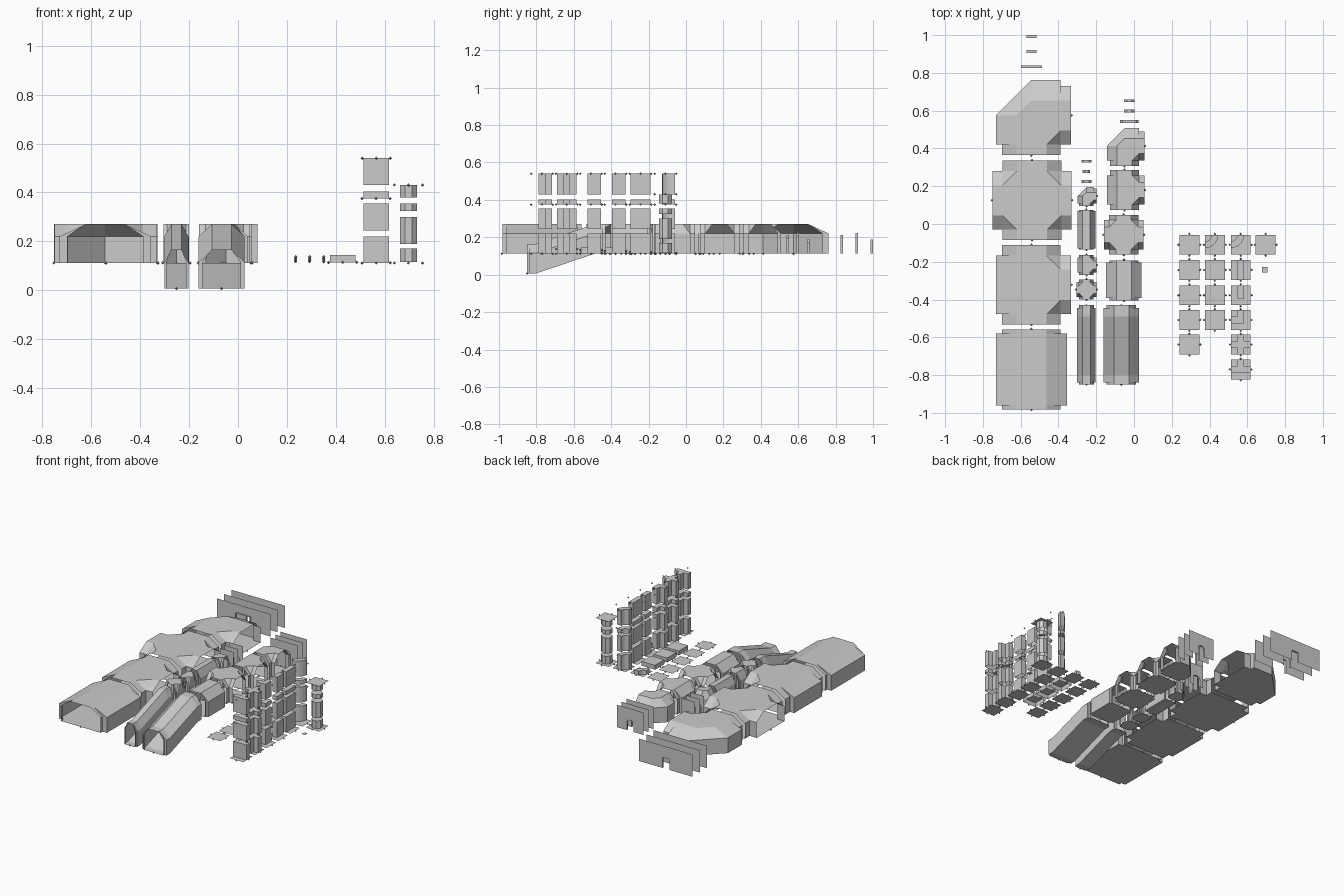
import bpy, bmesh
from math import sin, cos, pi
from mathutils import Vector, Matrix

if "Cube" in bpy.data.objects:
    bpy.data.objects.remove(bpy.data.objects["Cube"])

Z0, ZS, ZT = 0.112, 0.22, 0.27          # floor, wall shoulder, flat ceiling
DIRS = {'E': 0, 'N': 1, 'W': 2, 'S': 3}


def finish(name, bm):
    bmesh.ops.remove_doubles(bm, verts=bm.verts, dist=1e-5)
    mesh = bpy.data.meshes.new(name)
    bm.to_mesh(mesh)
    bm.free()
    ob = bpy.data.objects.new(name, mesh)
    bpy.context.collection.objects.link(ob)
    return ob


def face(bm, pts):
    # polygon with repeated points dropped
    pts = [Vector(p) for p in pts]
    pts = [p for i, p in enumerate(pts) if (p - pts[i - 1]).length > 1e-5]
    if len(pts) > 2:
        bm.faces.new([bm.verts.new(p) for p in pts])


def loft(bm, rings, closed=True):
    for a, b in zip(rings, rings[1:]):
        n = len(a)
        for i in range(n if closed else n - 1):
            j = (i + 1) % n
            face(bm, [a[i], a[j], b[j], b[i]])


def marker(bm, x, y, z=Z0):
    # tiny octahedral snap point
    bmesh.ops.create_uvsphere(bm, u_segments=4, v_segments=2, radius=0.007,
                              matrix=Matrix.Translation((x, y, z)))


def turn(x, y, k):
    for _ in range(k % 4):
        x, y = -y, x
    return x, y


def room(name, cx, cy, u, opens, straight_len=None, cut=False):
    # hull-shaped chamber with a short arm at every opening
    full, s, t, w = 0.21 * u, 0.155 * u, 0.08 * u, 0.188 * u
    ext = {d: (s if d in opens else w) for d in DIRS}
    ends = full
    if straight_len:
        ends = straight_len
        ext['N'] = ext['S'] = straight_len - 0.022 * u
    E, N, W, S = ext['E'], ext['N'], -ext['W'], -ext['S']
    plan = [(E, S), (E, N), (W, S)] + ([(W, 0), (0, N)] if cut else [(W, N)])
    pts = [(x, y, z) for x, y in plan for z in (Z0, ZS)]
    for d in opens:
        pts += [(*turn(ext[d], q, DIRS[d]), ZT) for q in (-t, t)]
    if cut:
        pts += [(-t, 0, ZT), (0, t, ZT)]
    bm = bmesh.new()
    for p in pts:
        bm.verts.new(p)
    bmesh.ops.convex_hull(bm, input=bm.verts[:])
    bmesh.ops.dissolve_limit(bm, angle_limit=0.01, verts=bm.verts[:], edges=bm.edges[:])
    bm.normal_update()
    dead = []
    for f in bm.faces:
        for d in opens:
            if f.normal.dot(Vector((*turn(1, 0, DIRS[d]), 0))) > 0.99:
                dead.append(f)
    bmesh.ops.delete(bm, geom=dead, context='FACES')
    order = 'ENWS'
    for d in opens:
        k = DIRS[d]
        right, left = ext[order[(k - 1) % 4]], ext[order[(k + 1) % 4]]

        def ring(dist, a, b):
            prof = [(-a, Z0), (-a, ZS), (-t, ZT), (t, ZT), (b, ZS), (b, Z0)]
            return [(*turn(dist, q, k), z) for q, z in prof]
        loft(bm, [ring(ext[d], right, left), ring(ext[d], s, s)], False)
        loft(bm, [ring(ext[d], s, s), ring(ends, s, s)])
        marker(bm, *turn(ends + 0.003, 0, k))
    finish(name, bm).location = (cx, cy, 0)


def ramp(name, cx, u):
    # sloping passage, low at the front
    def ring(y, drop, a):
        t = 0.08 * u
        prof = [(-a, Z0), (-a, ZS), (-t, ZT), (t, ZT), (a, ZS), (a, Z0)]
        return [(cx + x, y, z - drop) for x, z in prof]
    w, s, d = 0.188 * u, 0.155 * u, 0.105
    bm = bmesh.new()
    loft(bm, [ring(-0.85, d, s), ring(-0.84, d, s)])
    loft(bm, [ring(-0.84, d, s), ring(-0.84, d, w)], False)
    loft(bm, [ring(-0.84, d, w), ring(-0.80, d, w), ring(-0.49, 0, w), ring(-0.445, 0, w)])
    loft(bm, [ring(-0.445, 0, w), ring(-0.445, 0, s)], False)
    loft(bm, [ring(-0.445, 0, s), ring(-0.43, 0, s)])
    marker(bm, cx, -0.85, 0.007)
    marker(bm, cx, -0.43)
    finish(name, bm)


def end_wall(name, cx, y, half, w, h, chamfer):
    # flat wall with a doorway and shallow jambs
    def door(yy):
        return [(cx - w, yy, Z0), (cx - w, yy, Z0 + h - chamfer), (cx - w + chamfer, yy, Z0 + h),
                (cx + w - chamfer, yy, Z0 + h), (cx + w, yy, Z0 + h - chamfer), (cx + w, yy, Z0)]
    outer = [(cx + x * half, y, z) for x, z in
             [(-1, Z0), (-1, ZS), (-1, ZT), (1, ZT), (1, ZS), (1, Z0)]]
    bm = bmesh.new()
    loft(bm, [outer, door(y), door(y - 0.014)], False)
    finish(name, bm)


# Large, medium and small chambers
room('large_corner', -0.543, 0.575, 1, 'ES', cut=True)
room('large_cross', -0.54, 0.125, 1, 'ENWS')
room('large_tee', -0.543, -0.322, 1, 'ENS')
room('large_straight', -0.543, -0.77, 1, 'NS', 0.212)
room('medium_corner', -0.05, 0.413, 0.5, 'ES', cut=True)
room('medium_tee', -0.05, 0.18, 0.5, 'ENS')
room('medium_cross', -0.055, -0.057, 0.5, 'ENWS')
room('medium_straight', -0.053, -0.298, 0.5, 'NS', 0.106)
room('small_corner', -0.252, 0.148, 0.25, 'ES', cut=True)
room('small_straight', -0.252, -0.03, 0.25, 'NS', 0.105)
room('small_tee', -0.252, -0.217, 0.25, 'ENS')
room('small_cross', -0.252, -0.347, 0.25, 'ENWS')
ramp('medium_ramp', -0.067, 0.5)
ramp('small_ramp', -0.252, 0.26)

# End walls behind each row
for cx, half, ch, walls in [
        (-0.543, 0.21, 0.0, [(0.84, 0.055, 0.1), (0.92, 0.027, 0.11), (1.0, 0.027, 0.075)]),
        (-0.025, 0.105, 0.015, [(0.55, 0.05, 0.1), (0.605, 0.027, 0.11), (0.66, 0.027, 0.075)]),
        (-0.252, 0.0525, 0.012, [(0.232, 0.027, 0.09), (0.285, 0.02, 0.1), (0.34, 0.027, 0.075)])]:
    for y, w, h in walls:
        end_wall('end_wall', cx, y, half, w, h, ch)

L, T = 0.0525, 0.0175
ROWS = [-0.11, -0.243, -0.377, -0.508, -0.638, -0.77]


def prism(bm, plan, z0, z1):
    loft(bm, [[(x, y, z) for x, y in plan] for z in (z0, z1)])
    face(bm, [(x, y, z1) for x, y in plan])


def square(cx, cy, h=L):
    return [(cx - h, cy - h), (cx + h, cy - h), (cx + h, cy + h), (cx - h, cy + h)]


def edge_markers(bm, cx, cy, z):
    for k in range(4):
        dx, dy = turn(L + 0.005, 0, k)
        marker(bm, cx + dx, cy + dy, z)


def wall_plan(cx, cy, arms):
    # plan outline of a wall: quarter curve, or straight arms about the middle
    if arms == 'curve':
        out = []
        for r, seq in ((L + T, range(7)), (L - T, range(6, -1, -1))):
            out += [(cx - L + r * cos(-i * pi / 12), cy + L + r * sin(-i * pi / 12)) for i in seq]
        return out
    pts = []
    for d, k in DIRS.items():
        pts.append(turn(T, -T, k))
        if d in arms:
            pts += [turn(L, -T, k), turn(L, T, k)]
    return [(cx + x, cy + y) for x, y in pts]


# Floor tiles and low raised tiles
for i, cy in enumerate(ROWS[:5]):
    bm = bmesh.new()
    z = 0.117 + 0.005 * i
    face(bm, [(x, y, z) for x, y in square(0.293, cy)])
    edge_markers(bm, 0.293, cy, z)
    finish('floor_tile', bm)
for cy, arms in zip(ROWS[:4], ['curve', 'NS', 'NW', 'NWE']):
    bm = bmesh.new()
    if arms == 'curve':
        face(bm, [(x, y, 0.114) for x, y in square(0.428, cy)])
        prism(bm, wall_plan(0.428, cy, arms), 0.114, 0.145)
    else:
        prism(bm, square(0.428, cy), 0.114, 0.145)
    edge_markers(bm, 0.428, cy, 0.114)
    finish('raised_tile', bm)

# Stacked wall sections in four heights
for cy, arms in zip(ROWS, ['curve', 'NS', 'N', 'NW', 'ENWS', 'ENW']):
    bm = bmesh.new()
    plan = wall_plan(0.565, cy, arms)
    face(bm, [(x, y, Z0) for x, y in square(0.565, cy)])
    for z0, z1 in [(Z0, 0.22), (0.245, 0.355), (0.375, 0.403), (0.43, 0.54)]:
        prism(bm, plan, z0, z1)
    for z in (Z0, 0.375, 0.54):
        edge_markers(bm, 0.565, cy, z)
    finish('wall_stack', bm)

# Pillar pieces between square plates
bm = bmesh.new()
px, py = 0.697, -0.11
octa = [(px + 0.038 * cos((i + .5) * pi / 4), py + 0.038 * sin((i + .5) * pi / 4)) for i in range(8)]
for z0, z1 in [(0.115, 0.17), (0.19, 0.30), (0.325, 0.355), (0.38, 0.43)]:
    prism(bm, octa, z0, z1)
for z in (Z0, 0.431):
    face(bm, [(x, y, z) for x, y in square(px, py)])
    edge_markers(bm, px, py, z)
finish('pillar', bm)

# Small loose tile
bm = bmesh.new()
face(bm, [(x, y, Z0) for x, y in square(0.692, -0.243, 0.015)])
finish('small_tile', bm)
